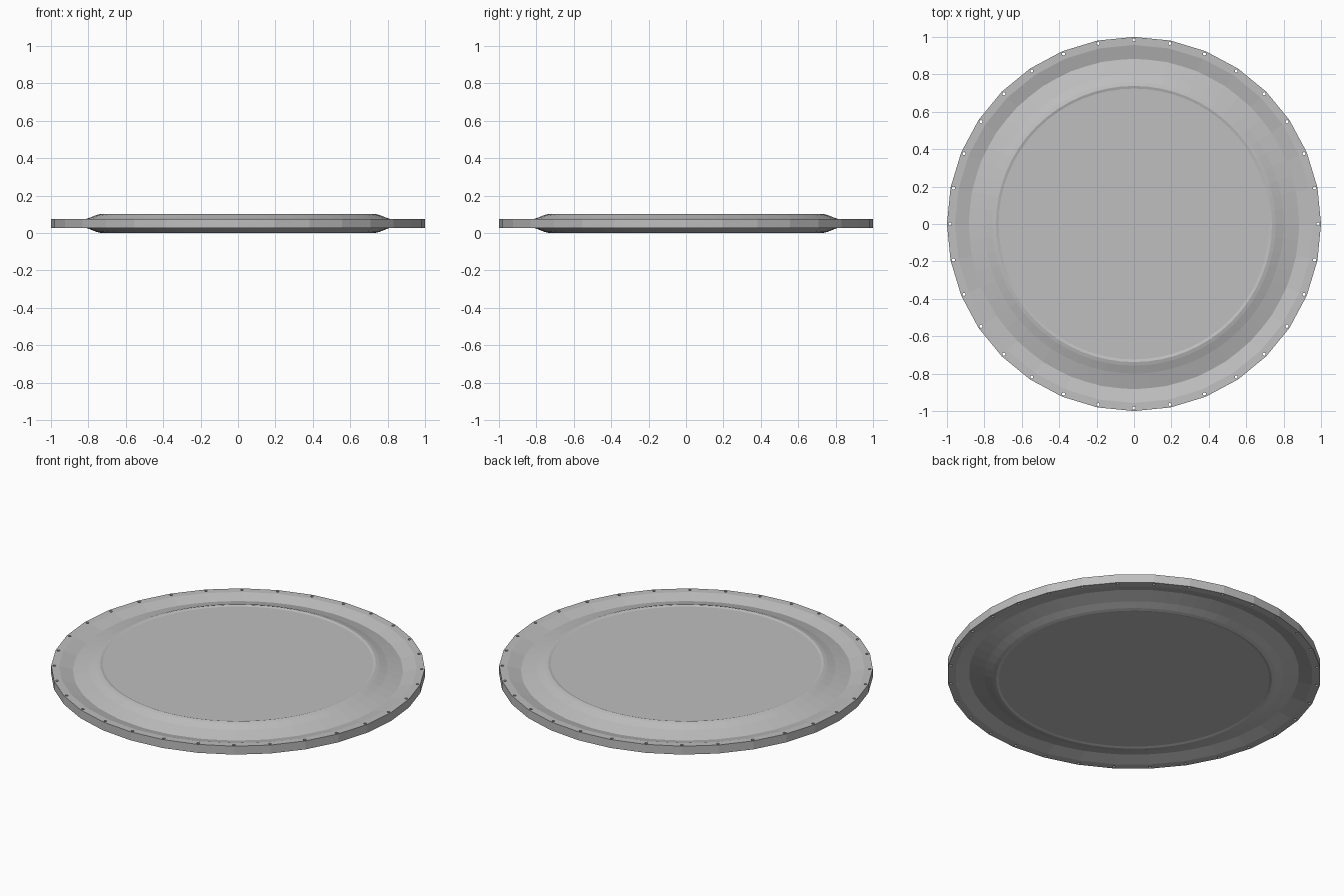
import bpy
import bmesh
from math import cos, sin, tau

if "Cube" in bpy.data.objects:
    bpy.data.objects.remove(bpy.data.objects["Cube"], do_unlink=True)

MID = 0.051      # height of the plane of symmetry
SIDES = 32


def make_material(name, value):
    mat = bpy.data.materials.new(name)
    mat.use_nodes = True
    colour = (value, value, value, 1)
    mat.diffuse_color = colour
    mat.node_tree.nodes["Principled BSDF"].inputs["Base Color"].default_value = colour
    return mat


grey = make_material("light grey", 0.52)


def finish(name, bm):
    bmesh.ops.recalc_face_normals(bm, faces=bm.faces[:])
    mesh = bpy.data.meshes.new(name)
    bm.to_mesh(mesh)
    bm.free()
    mesh.materials.append(grey)
    obj = bpy.data.objects.new(name, mesh)
    bpy.context.collection.objects.link(obj)
    return obj


def lathe(name, profile, sides, closed):
    """Turn (radius, height) points about z; open profiles get flat caps."""
    bm = bmesh.new()
    rings = [[bm.verts.new((r * cos(tau * i / sides), r * sin(tau * i / sides), MID + h))
              for i in range(sides)] for r, h in profile]
    pairs = list(zip(rings, rings[1:]))
    if closed:
        pairs.append((rings[-1], rings[0]))
    else:
        bm.faces.new(rings[0])
        bm.faces.new(rings[-1])
    for a, b in pairs:
        for i in range(sides):
            j = (i + 1) % sides
            bm.faces.new((a[i], a[j], b[j], b[i]))
    return finish(name, bm)


def mirrored(upper):
    return upper + [(r, -h) for r, h in reversed(upper)]


# Outer rim: upright wall, flat top and bottom, wedge sloping in to the groove
rim = lathe("outer_rim", mirrored([(0.88, 0.003), (0.957, 0.024), (1.0, 0.025)]),
            SIDES, True)

# Small holes through the rim beside each corner
bm = bmesh.new()
for i in range(SIDES):
    a = tau * i / SIDES
    made = bmesh.ops.create_cone(bm, cap_ends=True, segments=6, radius1=0.009,
                                 radius2=0.009, depth=0.2)
    bmesh.ops.translate(bm, verts=made["verts"],
                        vec=(0.984 * cos(a), 0.984 * sin(a), MID))
cutter = finish("hole_cutter", bm)
cutter.hide_render = True
cutter.hide_viewport = True
cutter.display_type = 'WIRE'
cut = rim.modifiers.new("holes", 'BOOLEAN')
cut.operation = 'DIFFERENCE'
cut.solver = 'EXACT'
cut.object = cutter

# Central disc: recessed face, thin lip, slope falling out to the groove
core = lathe("central_disc", mirrored([(0.724, 0.046), (0.738, 0.05), (0.757, 0.045),
                                       (0.80, 0.028), (0.89, 0.002)]),
             SIDES * 2, False)

# Apply the holes and remove the cutter
bpy.context.view_layer.objects.active = rim
rim.select_set(True)
bpy.ops.object.modifier_apply(modifier=cut.name)
bpy.data.objects.remove(cutter, do_unlink=True)
